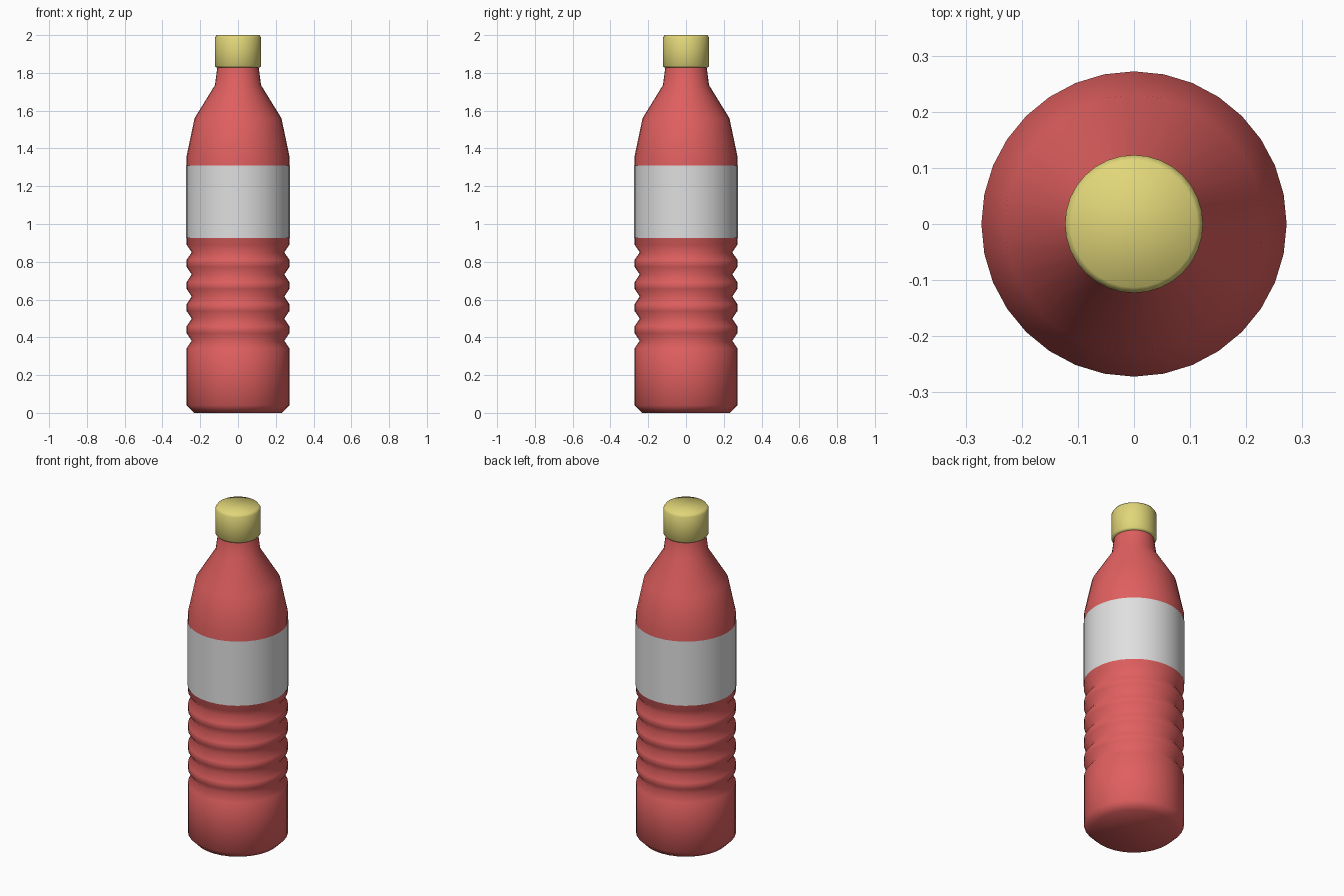
import bpy, bmesh
from math import radians
from mathutils import Matrix

cube = bpy.data.objects.get("Cube")
if cube:
    bpy.data.objects.remove(cube)

SIDES = 32


def material(name, colour):
    mat = bpy.data.materials.new(name)
    mat.use_nodes = True
    mat.diffuse_color = (*colour, 1)
    mat.node_tree.nodes["Principled BSDF"].inputs["Base Color"].default_value = (*colour, 1)
    return mat


def lathe(name, profile, mat, angle, capped=True):
    """Revolve a bottom-to-top list of (radius, height) around z."""
    bm = bmesh.new()
    rings = []
    for radius, z in profile:
        ring = bmesh.ops.create_circle(bm, segments=SIDES, radius=radius,
                                       matrix=Matrix.Translation((0, 0, z)))
        rings.append(ring["verts"])
    for low, high in zip(rings, rings[1:]):
        for i in range(SIDES):
            j = (i + 1) % SIDES
            bm.faces.new((low[i], low[j], high[j], high[i]))
    if capped:
        bm.faces.new(rings[0])
        bm.faces.new(rings[-1])
    bmesh.ops.recalc_face_normals(bm, faces=bm.faces)
    mesh = bpy.data.meshes.new(name)
    bm.to_mesh(mesh)
    bm.free()
    mesh.materials.append(mat)
    obj = bpy.data.objects.new(name, mesh)
    bpy.context.collection.objects.link(obj)
    bpy.ops.object.select_all(action='DESELECT')
    obj.select_set(True)
    bpy.context.view_layer.objects.active = obj
    bpy.ops.object.shade_smooth_by_angle(angle=radians(angle))
    return obj


red = material("red plastic", (0.75, 0.115, 0.115))
yellow = material("yellow cap", (0.75, 0.67, 0.19))
white = material("white label", (0.74, 0.74, 0.74))

# Bottle body: base, five grip grooves, label band, shoulder and neck
R = 0.272
body = [(0.232, 0), (R, 0.04)]
for k in range(5):
    z = 0.382 + k * 0.117
    body += [(R, z - 0.04), (0.245, z), (R, z + 0.04)]
body += [(R, 1.36), (0.23, 1.56), (0.122, 1.735), (0.108, 1.84)]
lathe("bottle_body", body, red, 80)

# Wrap-around label
lathe("label", [(0.2745, 0.925), (0.2745, 1.31)], white, 80, capped=False)

# Screw cap with bevelled rims
lathe("cap", [(0.115, 1.828), (0.123, 1.838), (0.123, 1.985), (0.113, 2.0)], yellow, 80)
